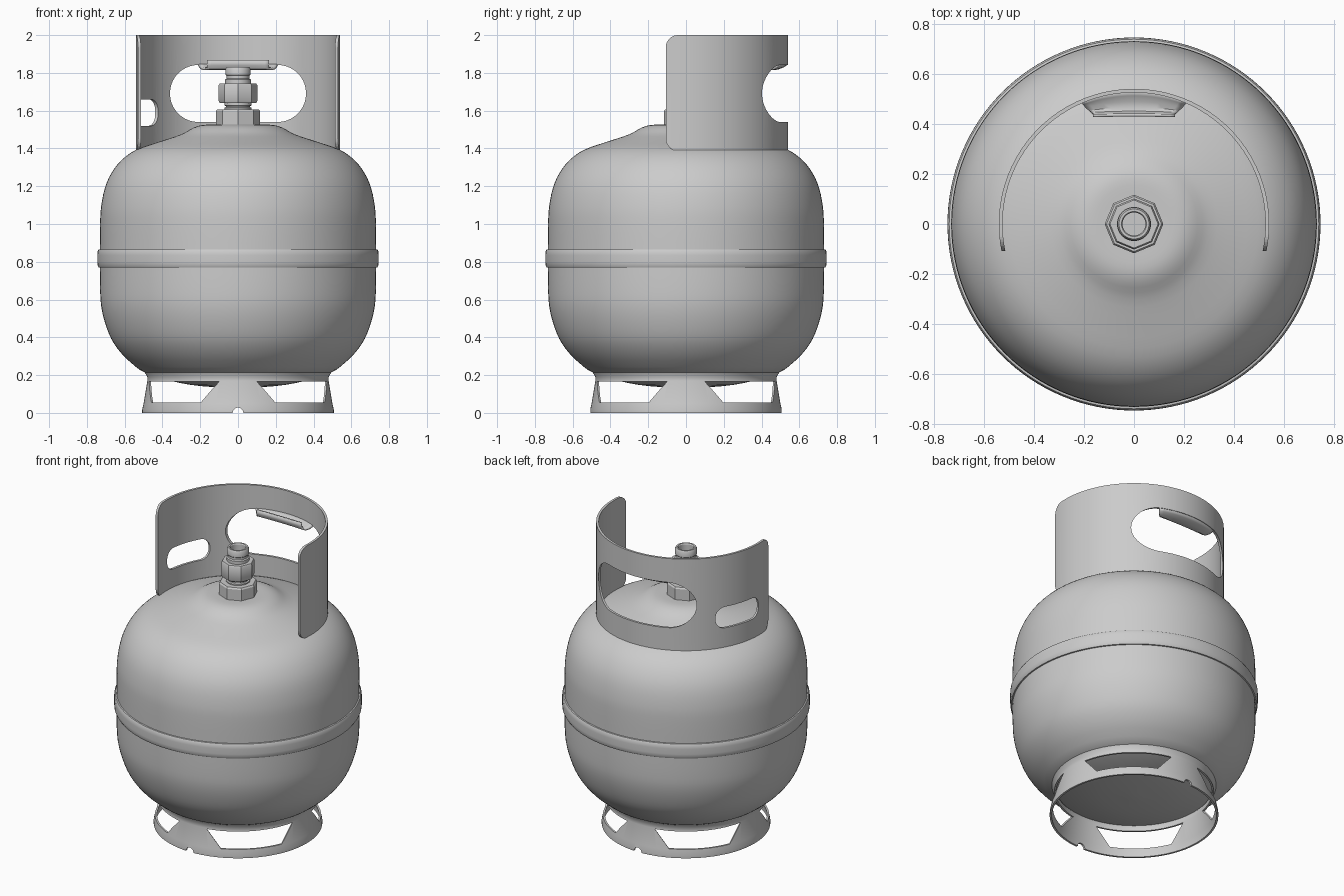
import bpy, bmesh
from math import sin, cos, pi, radians, sqrt

if "Cube" in bpy.data.objects:
    bpy.data.objects.remove(bpy.data.objects["Cube"])


def make(name, verts, faces, smooth=True):
    me = bpy.data.meshes.new(name)
    me.from_pydata(verts, [], faces)
    bm = bmesh.new()
    bm.from_mesh(me)
    bmesh.ops.remove_doubles(bm, verts=bm.verts, dist=1e-5)
    bmesh.ops.recalc_face_normals(bm, faces=bm.faces)
    bm.to_mesh(me)
    bm.free()
    ob = bpy.data.objects.new(name, me)
    bpy.context.collection.objects.link(ob)
    if smooth:
        shade(ob)
    return ob


def activate(ob):
    bpy.ops.object.select_all(action='DESELECT')
    ob.select_set(True)
    bpy.context.view_layer.objects.active = ob


def shade(ob):
    activate(ob)
    bpy.ops.object.shade_smooth_by_angle(angle=radians(32))


def lathe(name, prof, seg=128, closed=False):
    n = len(prof)
    verts = [(r * cos(2 * pi * i / seg), r * sin(2 * pi * i / seg), z)
             for i in range(seg) for r, z in prof]
    faces = []
    for i in range(seg):
        a, b = i * n, (i + 1) % seg * n
        for j in range(n if closed else n - 1):
            k = (j + 1) % n
            faces.append((a + j, b + j, b + k, a + k))
    return make(name, verts, faces)


def spline(pts, steps=3):
    # Catmull-Rom smoothing of a profile
    out = []
    p = [pts[0]] + pts + [pts[-1]]
    for i in range(1, len(p) - 2):
        for s in range(steps):
            t = s / steps
            out.append(tuple(
                0.5 * (2 * b + (c - a) * t + (2 * a - 5 * b + 4 * c - d) * t * t
                       + (3 * b - a - 3 * c + d) * t ** 3)
                for a, b, c, d in zip(p[i - 1], p[i], p[i + 1], p[i + 2])))
    return out + [pts[-1]]


def rounded(u0, u1, z0, z1, r, n=10):
    pts = []
    for cu, cz, a0 in ((u1 - r, z1 - r, 0), (u0 + r, z1 - r, 90),
                       (u0 + r, z0 + r, 180), (u1 - r, z0 + r, 270)):
        for i in range(n + 1):
            a = radians(a0 + 90 * i / n)
            pts.append((cu + r * cos(a), cz + r * sin(a)))
    return pts


def prism(pts, angle, d0, d1):
    # outline (sideways, z) extruded horizontally along a compass angle
    c, s = cos(radians(angle)), sin(radians(angle))
    n = len(pts)
    verts = [(c * d - s * u, s * d + c * u, z) for d in (d0, d1) for u, z in pts]
    faces = [tuple(range(n)), tuple(range(2 * n - 1, n - 1, -1))]
    faces += [(i, (i + 1) % n, n + (i + 1) % n, n + i) for i in range(n)]
    return make("cutter", verts, faces, False)


def boolean(ob, cutter, op='DIFFERENCE'):
    m = ob.modifiers.new("cut", 'BOOLEAN')
    m.operation, m.object, m.solver = op, cutter, 'EXACT'
    activate(ob)
    bpy.ops.object.modifier_apply(modifier=m.name)
    bpy.data.objects.remove(cutter)


# tank body and weld band
lower = [(0, .13), (.2, .142), (.35, .168), (.49, .212), (.56, .26), (.62, .318),
         (.67, .39), (.705, .48), (.725, .57), (.73, .66), (.73, .77)]
upper = [(.73, .865), (.73, 1.0), (.725, 1.09), (.705, 1.19), (.67, 1.27),
         (.615, 1.34), (.535, 1.395), (.41, 1.438), (.3, 1.475), (.235, 1.51),
         (.18, 1.525), (.1, 1.525), (0, 1.525)]
lathe("tank_body", spline(lower) + spline(upper))
lathe("weld_band", [(.725, .768), (.738, .77), (.744, .782), (.745, .8), (.745, .835),
                    (.744, .853), (.738, .865), (.725, .867)])

# foot ring with four windows and two drain notches
foot = lathe("foot_ring", [(.507, 0), (.507, .018), (.500, .05), (.480, .17), (.480, .19),
                           (.496, .218), (.484, .222), (.468, .195), (.468, .17),
                           (.488, .05), (.494, .018), (.494, 0)], closed=True)
for a in (45, 135, 225, 315):
    boolean(foot, prism([(-.185, .055), (.185, .055), (.262, .165), (-.262, .165)],
                        a, .25, .7))
notch = [(.028 * cos(2 * pi * i / 20), .028 * sin(2 * pi * i / 20)) for i in range(20)]
boolean(foot, prism(notch, 90, -.7, .7))
shade(foot)

# guard collar: open ring with rounded ends, rear hand hole and left side slot
collar = lathe("guard_collar", [(.54, 1.3), (.54, 2.1), (.525, 2.1), (.525, 1.3)],
               closed=True)
boolean(collar, prism(rounded(-.107, .9, 1.387, 2.0, .065), 0, -.8, .8), 'INTERSECT')
boolean(collar, prism(rounded(-.36, .36, 1.54, 1.842, .15), 90, .25, .8))
boolean(collar, prism(rounded(-.16, .16, 1.52, 1.66, .06), 161.5, .35, .8))
shade(collar)

# curled hand grip on the upper edge of the hand hole
rows = [(.21, .533, 1.847, 1), (.205, .515, 1.835, .85), (.195, .49, 1.825, .6),
        (.18, .465, 1.82, .4), (.165, .447, 1.826, .2), (.163, .437, 1.842, .1),
        (.163, .435, 1.868, .1)]
m = 17
verts = []
for hw, y, z, bend in rows:
    for i in range(m):
        x = hw * (2 * i / (m - 1) - 1)
        verts.append((x, y - bend * (.533 - sqrt(.533 ** 2 - x * x)),
                      z))
faces = [(j * m + i, j * m + i + 1, (j + 1) * m + i + 1, (j + 1) * m + i)
         for j in range(len(rows) - 1) for i in range(m - 1)]
grip = make("hand_grip", verts, faces)
sol = grip.modifiers.new("thickness", 'SOLIDIFY')
sol.thickness, sol.offset = .012, 0


# valve: two octagonal nuts, neck rings and hollow outlet
def nut(name, r, z0, z1):
    c = .01
    lathe(name, [(0, z0), (r * .94, z0), (r, z0 + c), (r, z1 - c), (r * .94, z1),
                 (0, z1)], 8)


nut("lower_nut", .117, 1.515, 1.607)
nut("upper_nut", .102, 1.64, 1.745)
lathe("valve_neck", [(.072, 1.6), (.072, 1.615), (.064, 1.619), (.064, 1.624),
                     (.072, 1.628), (.072, 1.645)], 48)
lathe("valve_outlet", [(.068, 1.74), (.068, 1.765), (.06, 1.77), (.06, 1.785),
                       (.066, 1.79), (.066, 1.822), (.06, 1.832), (.05, 1.832),
                       (.046, 1.826), (.046, 1.76), (0, 1.76)], 48)
